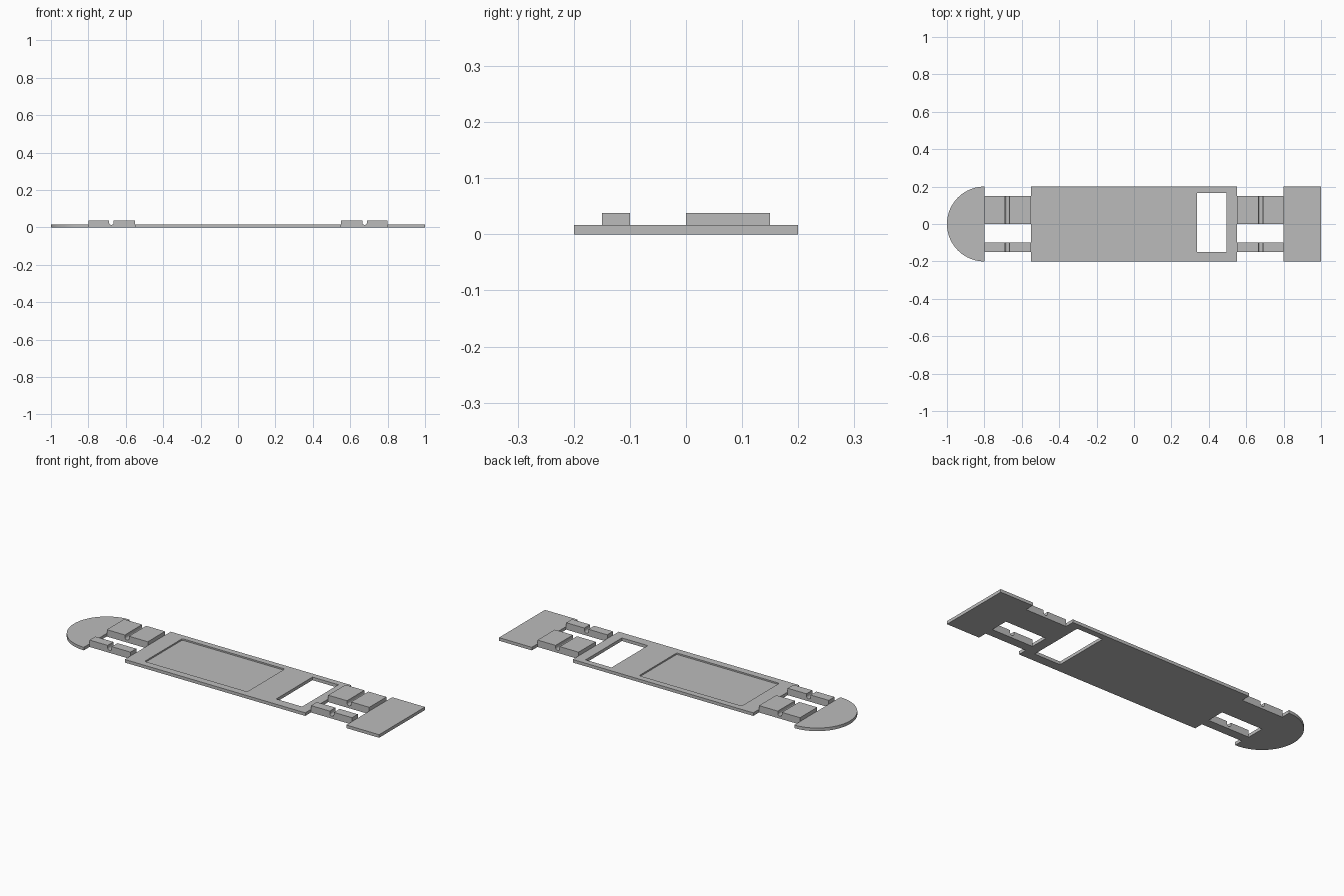
import bpy, bmesh, math

cube = bpy.data.objects.get("Cube")
if cube:
    bpy.data.objects.remove(cube, do_unlink=True)

THICK, BAR_TOP = 0.017, 0.038

grey = bpy.data.materials.new("plain grey")
grey.use_nodes = True
grey.diffuse_color = (0.5, 0.5, 0.5, 1)
grey.node_tree.nodes["Principled BSDF"].inputs["Base Color"].default_value = (0.5, 0.5, 0.5, 1)


def prism(name, points, sweep):
    """Closed 3D outline swept along a vector."""
    bm = bmesh.new()
    face = bm.faces.new([bm.verts.new(p) for p in points])
    swept = bmesh.ops.extrude_face_region(bm, geom=[face])
    verts = [v for v in swept["geom"] if isinstance(v, bmesh.types.BMVert)]
    bmesh.ops.translate(bm, verts=verts, vec=sweep)
    bmesh.ops.recalc_face_normals(bm, faces=bm.faces)
    mesh = bpy.data.meshes.new(name)
    bm.to_mesh(mesh)
    bm.free()
    mesh.materials.append(grey)
    obj = bpy.data.objects.new(name, mesh)
    bpy.context.collection.objects.link(obj)
    return obj


def arc(cx, cy, r, start, end, steps):
    angles = [math.radians(start + (end - start) * i / steps) for i in range(steps + 1)]
    return [(cx + r * math.cos(a), cy + r * math.sin(a)) for a in angles]


def slab(name, outline, z0=0, z1=THICK):
    return prism(name, [(x, y, z0) for x, y in outline], (0, 0, z1 - z0))


def rect(x0, x1, y0, y1, r=0):
    if not r:
        return [(x0, y0), (x1, y0), (x1, y1), (x0, y1)]
    corners = [(x1 - r, y1 - r), (x0 + r, y1 - r), (x0 + r, y0 + r), (x1 - r, y0 + r)]
    return [p for i, (x, y) in enumerate(corners) for p in arc(x, y, r, 90 * i, 90 * i + 90, 4)]


def cut(target, cutter):
    mod = target.modifiers.new(cutter.name, "BOOLEAN")
    mod.operation, mod.solver, mod.object = "DIFFERENCE", "EXACT", cutter
    bpy.context.view_layer.objects.active = target
    bpy.ops.object.modifier_apply(modifier=mod.name)
    bpy.data.objects.remove(cutter, do_unlink=True)


# Main plate with a shallow panel recess and an open window
plate = slab("main_plate", rect(-0.55, 0.55, -0.2, 0.2))
cut(plate, slab("recess_cutter", rect(-0.456, 0.169, -0.161, 0.166, 0.008), 0.009, 0.1))
cut(plate, slab("window_cutter", rect(0.337, 0.495, -0.149, 0.167), -0.1, 0.1))

# End plates: a half disc on the right, a rectangle on the left
rounded = slab("rounded_end", arc(-0.8, 0, 0.2, 90, 270, 40))
slab("square_end", rect(0.8, 1, -0.2, 0.2))

# Raised connecting bars, each with a round-bottomed notch across it
NOTCH_X, NOTCH_R, NOTCH_Z = 0.677, 0.0125, 0.026
for side, s in (("right", -1), ("left", 1)):
    groove = arc(NOTCH_X, NOTCH_Z, NOTCH_R, 180, 360, 12)
    profile = [(0.55, 0), (0.55, BAR_TOP), (NOTCH_X - NOTCH_R, BAR_TOP), *groove,
               (NOTCH_X + NOTCH_R, BAR_TOP), (0.8, BAR_TOP), (0.8, 0)]
    for row, y0, y1 in (("wide", 0, 0.15), ("narrow", -0.15, -0.1)):
        prism(f"{side}_{row}_bar", [(s * x, y0, z) for x, z in profile], (0, y1 - y0, 0))

# Smooth the curved rim while keeping edges crisp
bpy.ops.object.select_all(action="DESELECT")
rounded.select_set(True)
bpy.context.view_layer.objects.active = rounded
bpy.ops.object.shade_smooth_by_angle(angle=math.radians(30))
